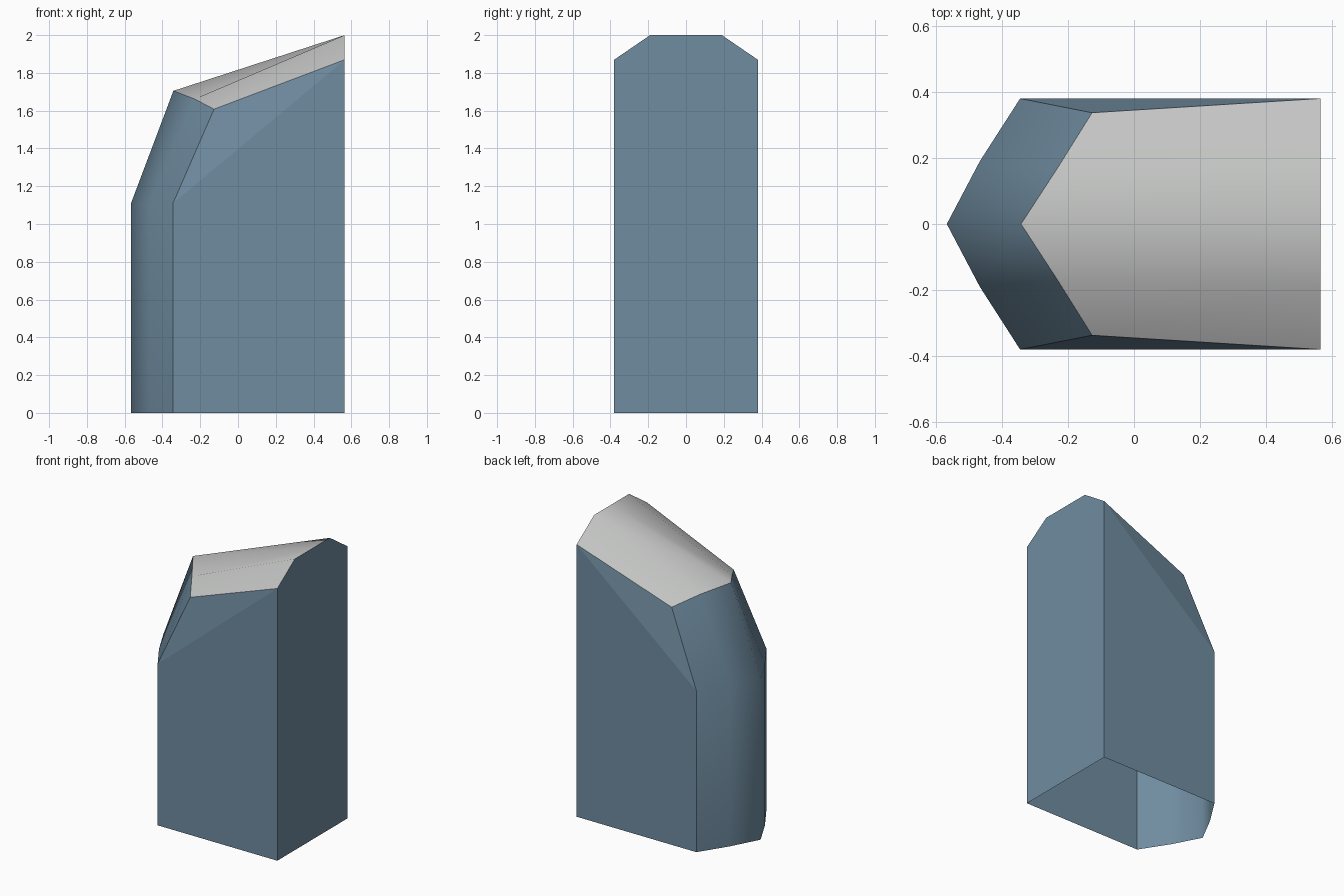
import bpy
import bmesh

if "Cube" in bpy.data.objects:
    bpy.data.objects.remove(bpy.data.objects["Cube"])


def material(name, rgb):
    m = bpy.data.materials.new(name)
    m.diffuse_color = (*rgb, 1)
    m.use_nodes = True
    m.node_tree.nodes["Principled BSDF"].inputs["Base Color"].default_value = m.diffuse_color
    return m


BLUE = material("slate blue", (0.162, 0.265, 0.355))
GREY = material("light grey", (0.55, 0.56, 0.55))


def add_part(name, verts, faces, mat, smooth=False):
    mesh = bpy.data.meshes.new(name)
    mesh.from_pydata(verts, [], faces)
    bm = bmesh.new()
    bm.from_mesh(mesh)
    # the shell is open: turn every face away from the core of the body
    for f in bm.faces:
        f.normal_update()
        c = f.calc_center_median()
        if f.normal.dot((c.x - 0.1, c.y, c.z - 0.8)) < 0:
            f.normal_flip()
        f.smooth = smooth
    bm.to_mesh(mesh)
    bm.free()
    mesh.materials.append(mat)
    obj = bpy.data.objects.new(name, mesh)
    bpy.context.collection.objects.link(obj)
    return obj


def mirrored(half):
    """Complete a half profile (edge to centre) across y = 0."""
    return half + [(x, -y, z) for x, y, z in reversed(half[:-1])]


def loft(name, rows, mat):
    n = len(rows[0])
    faces = [(r * n + i, r * n + i + 1, (r + 1) * n + i + 1, (r + 1) * n + i)
             for r in range(len(rows) - 1) for i in range(n - 1)]
    return add_part(name, [p for row in rows for p in row], faces, mat, True)


# Cross-sections shared by nose, roof and walls
W, BACK = 0.38, 0.565
plan = [(-0.345, -W), (-0.467, -0.19), (-0.567, 0)]
foot = mirrored([(x, y, 0) for x, y in plan])
shoulder = mirrored([(x, y, 1.108) for x, y in plan])
brow = mirrored([(-0.127, -0.337, 1.608), (-0.23, -0.172, 1.662), (-0.342, 0, 1.705)])
rear = mirrored([(BACK, -W, 1.87), (BACK, -0.19, 2.0), (BACK, 0, 2.0)])

# Curved nose and roof
loft("nose", [foot, shoulder, brow], BLUE)
loft("roof", [brow, rear], GREY)

# Side walls, with the slanted upper triangle leaning in to the brow
for name, i, s in (("right_wall", 0, -1), ("left_wall", -1, 1)):
    add_part(name, [(BACK, s * W, 0), foot[i], shoulder[i], rear[i], brow[i]],
             [(0, 1, 2, 3), (2, 4, 3)], BLUE)

# Flat rear wall (the underside stays open)
add_part("rear_wall", [(BACK, -W, 0)] + rear + [(BACK, W, 0)],
         [tuple(range(len(rear) + 2))], BLUE)
